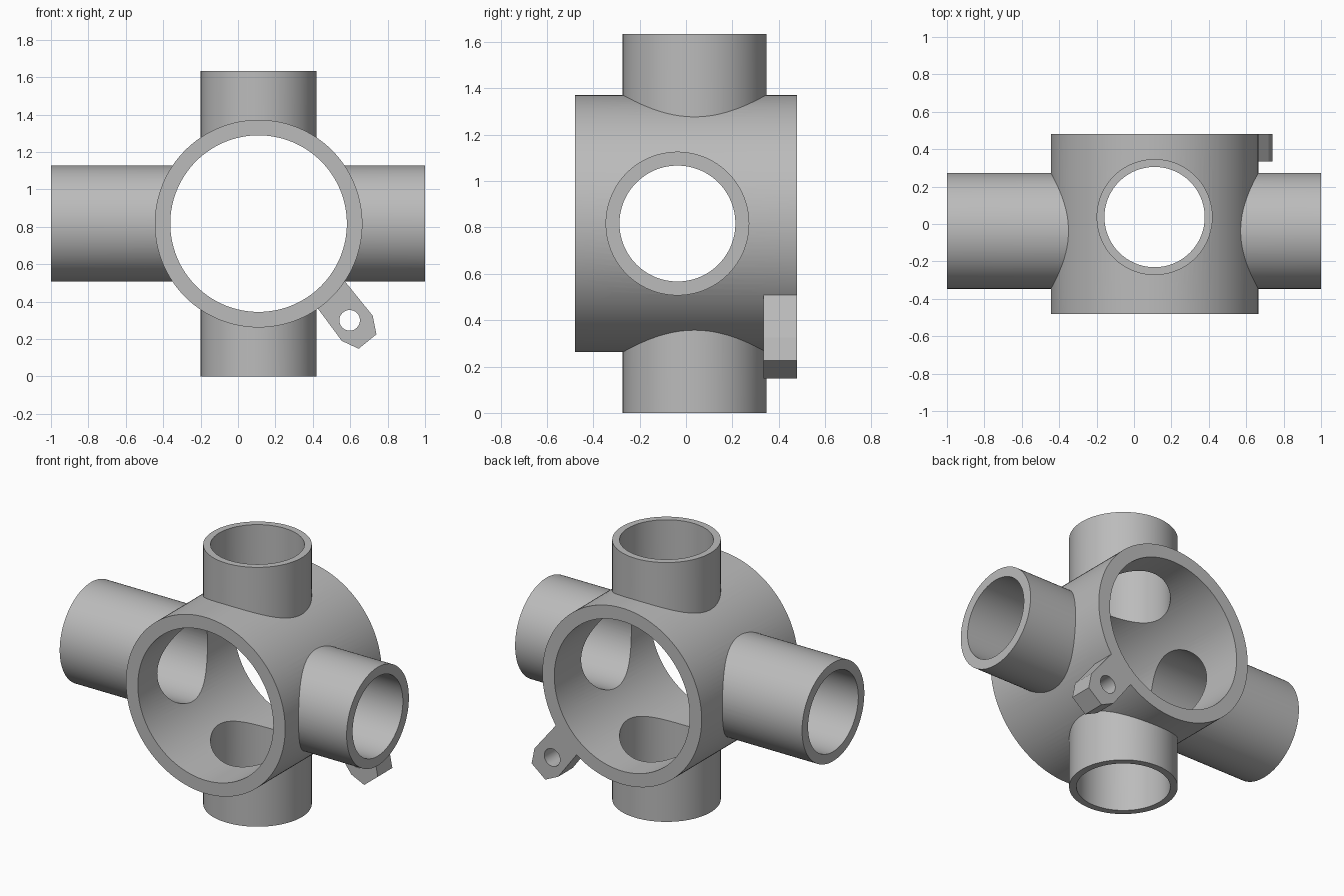
import bpy
import bmesh
import math
from mathutils import Matrix, Vector

if "Cube" in bpy.data.objects:
    bpy.data.objects.remove(bpy.data.objects["Cube"], do_unlink=True)

grey = bpy.data.materials.new("plain grey")
grey.use_nodes = True
grey.diffuse_color = (0.5, 0.5, 0.5, 1)
grey.node_tree.nodes["Principled BSDF"].inputs["Base Color"].default_value = (0.5, 0.5, 0.5, 1)

TURN = {
    "X": Matrix.Rotation(math.pi / 2, 4, "Y"),
    "Y": Matrix.Rotation(math.pi / 2, 4, "X"),
    "Z": Matrix.Identity(4),
}


def finish(name, bm):
    bmesh.ops.recalc_face_normals(bm, faces=bm.faces)
    mesh = bpy.data.meshes.new(name)
    bm.to_mesh(mesh)
    bm.free()
    mesh.materials.append(grey)
    obj = bpy.data.objects.new(name, mesh)
    bpy.context.collection.objects.link(obj)
    return obj


def cylinder(name, axis, centre, radius, length, sides=128):
    bm = bmesh.new()
    bmesh.ops.create_cone(bm, cap_ends=True, segments=sides, radius1=radius,
                          radius2=radius, depth=length,
                          matrix=Matrix.Translation(centre) @ TURN[axis])
    return finish(name, bm)


def prism(name, outline, y0, y1):
    bm = bmesh.new()
    face = bm.faces.new([bm.verts.new((x, y0, z)) for x, z in outline])
    made = bmesh.ops.extrude_face_region(bm, geom=[face])["geom"]
    bmesh.ops.translate(bm, vec=Vector((0, y1 - y0, 0)),
                        verts=[v for v in made if isinstance(v, bmesh.types.BMVert)])
    return finish(name, bm)


# Axis, centre, outer radius, bore radius and length of each crossing pipe
CX, CZ = 0.11, 0.817
pipes = {
    "main_ring": ("Y", (CX, 0, CZ), 0.555, 0.472, 0.96),
    "vertical_pipe": ("Z", (CX, 0.037, CZ), 0.31, 0.268, 1.634),
    "cross_pipe": ("X", (0, -0.037, CZ), 0.31, 0.25, 2.0),
}
solids, bores = [], []
for name, (axis, centre, outer, inner, length) in pipes.items():
    solids.append(cylinder(name, axis, centre, outer, length))
    bores.append(cylinder(name + "_bore", axis, centre, inner, length + 0.2))

# Mounting lug at the lower rear, rooted in the ring wall
solids.append(prism("mounting_lug", [
    (0.545, 0.541), (0.72, 0.325), (0.74, 0.225),
    (0.645, 0.148), (0.555, 0.19), (0.395, 0.406)], 0.335, 0.48))
bores.append(cylinder("lug_hole", "Y", (0.597, 0.30 , 0.30), 0.055, 0.6, 48))

# Join the solids, then drill every bore
body = solids[0]
body.name = "pipe_junction"
helpers = solids[1:] + bores
for helper in helpers:
    helper.hide_render = True
    mod = body.modifiers.new(helper.name, "BOOLEAN")
    mod.object = helper
    mod.solver = "EXACT"
    mod.operation = "DIFFERENCE" if helper in bores else "UNION"

bpy.context.view_layer.update()
graph = bpy.context.evaluated_depsgraph_get()
result = bpy.data.meshes.new_from_object(body.evaluated_get(graph))
body.modifiers.clear()
body.data = result
for helper in helpers:
    bpy.data.objects.remove(helper, do_unlink=True)

# Smooth pipes with crisp rims and seams
bpy.ops.object.select_all(action="DESELECT")
body.select_set(True)
bpy.context.view_layer.objects.active = body
bpy.ops.object.shade_smooth_by_angle(angle=math.radians(25))
